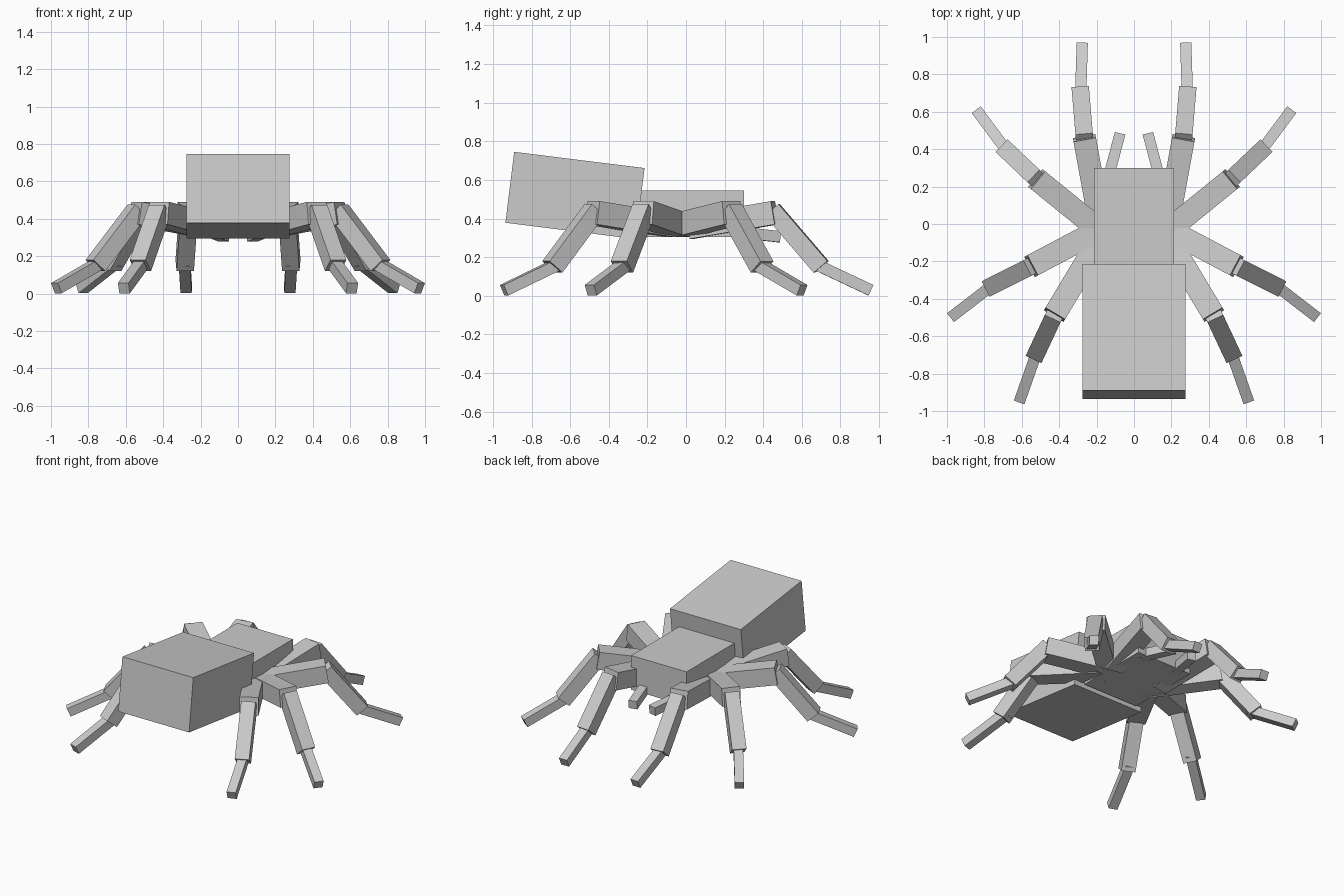
import bpy
from mathutils import Vector

if "Cube" in bpy.data.objects:
    bpy.data.objects.remove(bpy.data.objects["Cube"])


def box(name, size, loc, rot=(0, 0, 0)):
    bpy.ops.mesh.primitive_cube_add(size=1, location=loc, rotation=rot)
    ob = bpy.context.object
    ob.name = name
    ob.scale = size
    return ob


def beam(name, a, b, thick, back=0.0):
    # square bar from a to b, optionally extended backwards past a
    a, b = Vector(a), Vector(b)
    d = (b - a).normalized()
    a = a - d * back
    rot = d.to_track_quat('Y', 'Z').to_euler()
    return box(name, (thick, (b - a).length, thick), (a + b) / 2, rot)


# body
box("thorax", (0.43, 0.535, 0.24), (0, 0.033, 0.425))
box("abdomen", (0.55, 0.68, 0.37), (0, -0.575, 0.52), (-0.124, 0, 0))

# legs: hip, knee, ankle, toe for the +x side
LEGS = {
    "leg_1": [(0.185, 0.02, 0.355), (0.265, 0.46, 0.43), (0.285, 0.70, 0.15), (0.277, 0.957, 0.029)],
    "leg_2": [(0.20, -0.02, 0.365), (0.52, 0.24, 0.43), (0.682, 0.394, 0.15), (0.836, 0.60, 0.029)],
    "leg_3": [(0.20, -0.04, 0.365), (0.55, -0.225, 0.43), (0.762, -0.332, 0.15), (0.971, -0.493, 0.029)],
    "leg_4": [(0.185, -0.085, 0.365), (0.425, -0.485, 0.43), (0.522, -0.692, 0.15), (0.61, -0.942, 0.029)],
}
LEGS["leg_2"][3] = (0.836, 0.601, 0.029)

for side, sx in (("right", 1), ("left", -1)):
    for leg, pts in LEGS.items():
        hip, knee, ankle, toe = [(x * sx, y, z) for x, y, z in pts]
        beam(f"{leg}_{side}_thigh", hip, knee, 0.122)
        beam(f"{leg}_{side}_shin", knee, ankle, 0.093, 0.02)
        beam(f"{leg}_{side}_foot", ankle, toe, 0.06, 0.05)
    # feelers at the head
    beam(f"feeler_{side}", (0.155 * sx, 0.18, 0.34), (0.075 * sx, 0.482, 0.306), 0.058)
